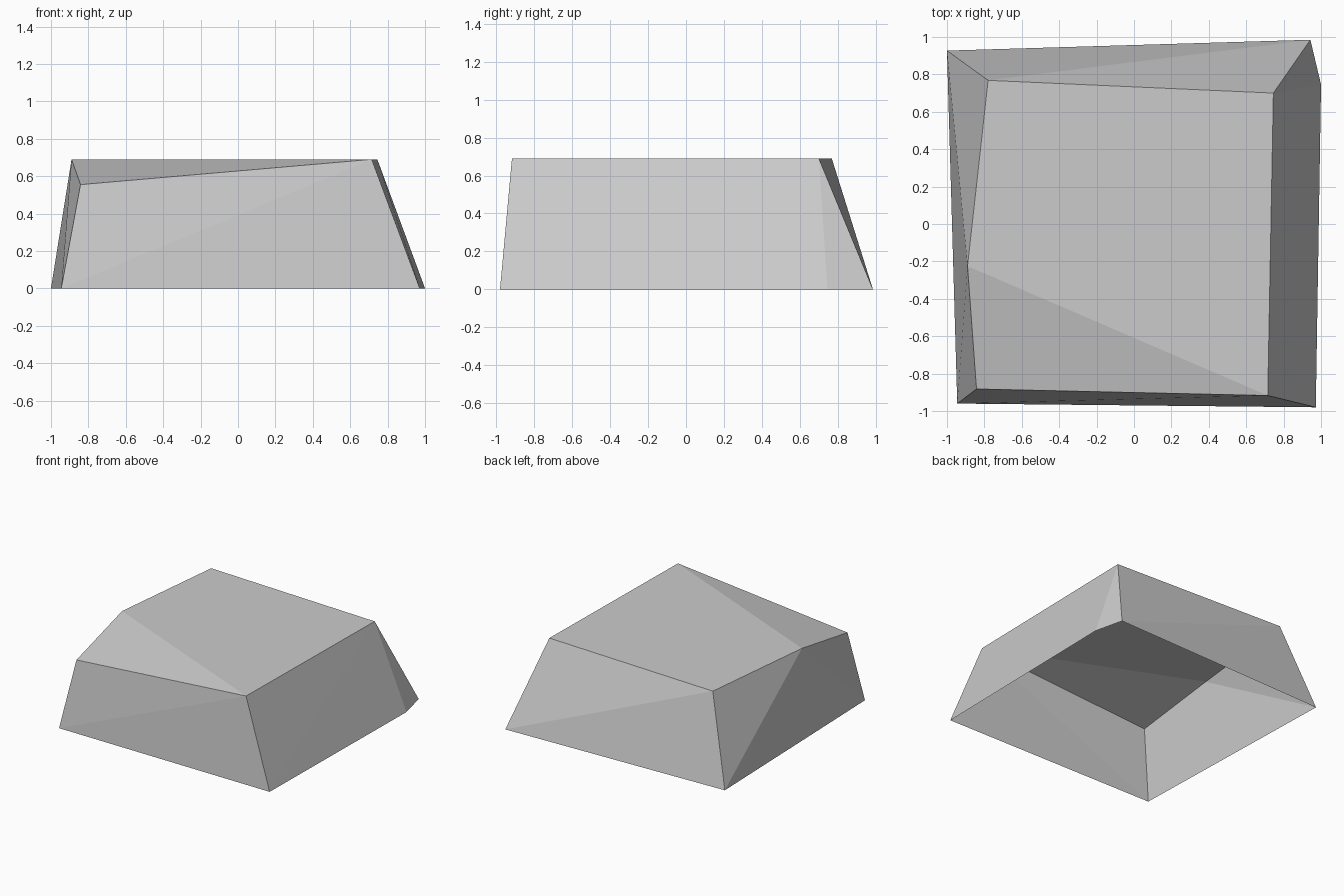
import bpy
import bmesh

cube = bpy.data.objects.get("Cube")
if cube:
    bpy.data.objects.remove(cube, do_unlink=True)

# Stone colour
stone = bpy.data.materials.new("stone_grey")
stone.use_nodes = True
grey = (0.6, 0.6, 0.6, 1.0)
stone.diffuse_color = grey
stone.node_tree.nodes["Principled BSDF"].inputs["Base Color"].default_value = grey

# Corners of the irregular rock: five on the ground, five around the top
HEIGHT = 0.69
corners = {
    "base_front_right": (-0.945, -0.96, 0),
    "base_front_left": (0.972, -0.98, 0),
    "base_side_left": (1.0, 0.745, 0),
    "base_back_left": (0.943, 0.985, 0),
    "base_back_right": (-1.0, 0.927, 0),
    "top_chipped": (-0.842, -0.882, 0.555),
    "top_front_left": (0.715, -0.917, HEIGHT),
    "top_back_left": (0.745, 0.70, HEIGHT),
    "top_back_right": (-0.78, 0.768, HEIGHT),
    "top_side_right": (-0.89, -0.225, HEIGHT),
}

# Facets wound outwards; the underside stays open
facets = [
    # flat top and sloping chip
    ("top_side_right", "top_front_left", "top_back_left", "top_back_right"),
    ("top_side_right", "top_chipped", "top_front_left"),
    # front
    ("base_front_right", "base_front_left", "top_front_left"),
    ("base_front_right", "top_front_left", "top_chipped"),
    # left side
    ("base_front_left", "top_back_left", "top_front_left"),
    ("base_front_left", "base_side_left", "top_back_left"),
    ("base_side_left", "base_back_left", "top_back_left"),
    # back
    ("base_back_left", "top_back_right", "top_back_left"),
    ("base_back_left", "base_back_right", "top_back_right"),
    # right side
    ("base_back_right", "top_side_right", "top_back_right"),
    ("base_back_right", "base_front_right", "top_side_right"),
    ("base_front_right", "top_chipped", "top_side_right"),
]

bm = bmesh.new()
verts = {name: bm.verts.new(co) for name, co in corners.items()}
for facet in facets:
    bm.faces.new([verts[name] for name in facet])

mesh = bpy.data.meshes.new("rock")
bm.to_mesh(mesh)
bm.free()
mesh.materials.append(stone)
rock = bpy.data.objects.new("rock", mesh)
bpy.context.collection.objects.link(rock)
